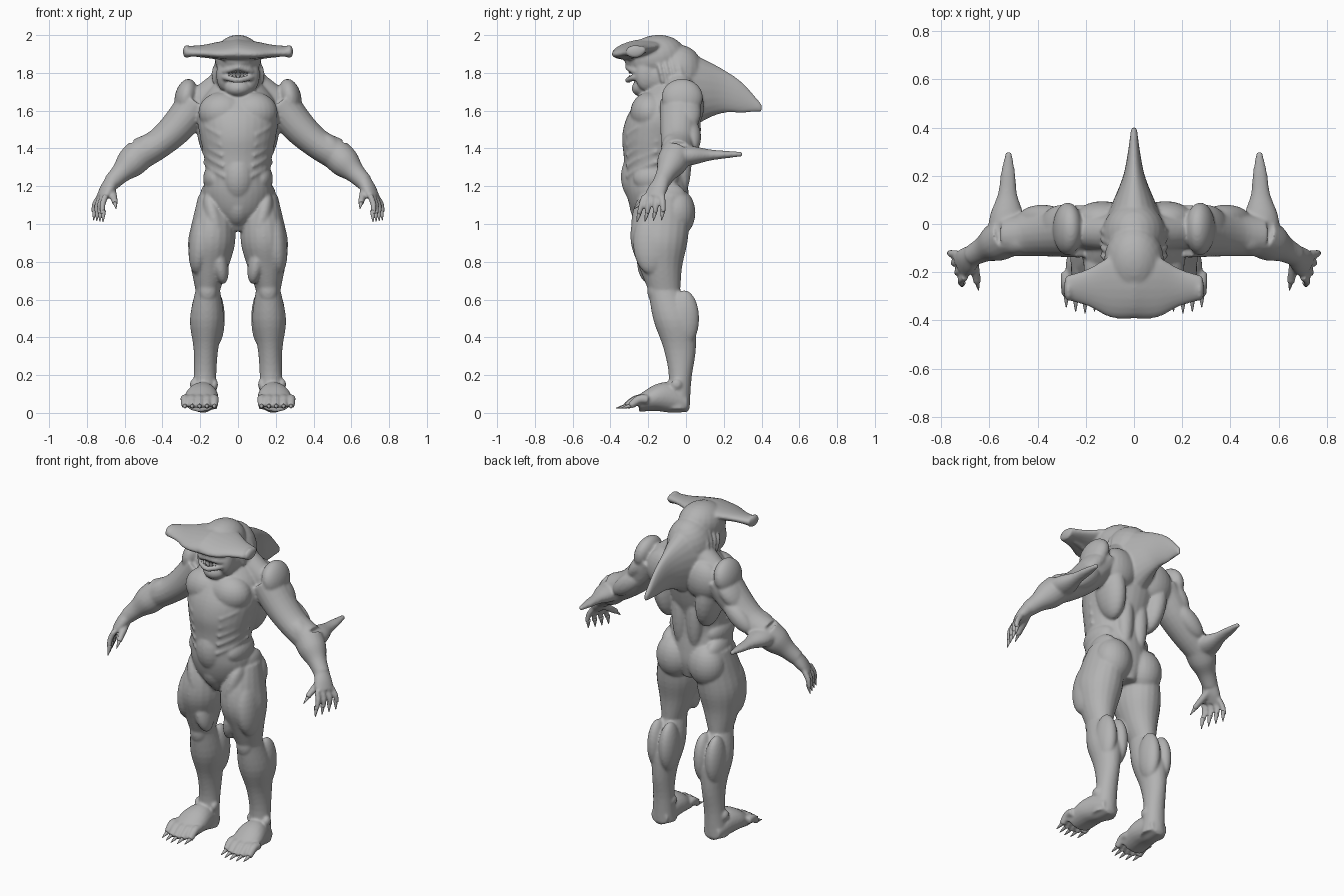
import bpy
import bmesh
import math
from mathutils import Vector, Matrix

cube = bpy.data.objects.get("Cube")
if cube:
    bpy.data.objects.remove(cube, do_unlink=True)

ACROSS, BACKWARD, UP = Matrix.Identity(3)
GREY = (.45, .45, .45, 1)

skin = bpy.data.materials.new("grey_skin")
skin.use_nodes = True
skin.diffuse_color = GREY
skin.node_tree.nodes["Principled BSDF"].inputs["Base Color"].default_value = GREY


def smooth_rows(rows, steps=4):
    """Spline through rows of centre and radius values."""
    last = len(rows) - 1
    result = []
    for i in range(last):
        before, here, after, beyond = (rows[max(0, min(last, i + k))] for k in range(-1, 3))
        tangent_in, tangent_out = (after - before) / 2, (beyond - here) / 2
        for step in range(steps):
            t = step / steps
            ease = t * t * (3 - 2 * t)
            result.append(here.lerp(after, ease) + tangent_in * t * (1 - t) ** 2
                          - tangent_out * t * t * (1 - t))
    return result + [rows[last]]


def limb(bm, start, end, widths, depths=None, bow=(0, 0, 0), ref=ACROSS, axis=None, sides=20):
    """Tapered form from start to end, bowed sideways, with evenly spaced elliptical sections.
    Widths are half sizes along ref, depths are half sizes across it."""
    start, end, bow = Vector(start), Vector(end), Vector(bow)
    rows = []
    for i, (width, depth) in enumerate(zip(widths, depths or widths)):
        t = i / (len(widths) - 1)
        centre = start.lerp(end, t) + bow * math.sin(math.pi * t)
        rows.append(Vector((*centre, width, depth)))
    rows = smooth_rows(rows)
    rings = []
    for i, row in enumerate(rows):
        step = rows[min(i + 1, len(rows) - 1)] - rows[max(i - 1, 0)]
        along = axis or step.to_3d().normalized()
        u = (ref - along * ref.dot(along)).normalized()
        v = along.cross(u)
        x, y, z, width, depth = row
        ring = []
        for k in range(sides):
            angle = math.tau * k / sides
            offset = u * width * math.cos(angle) + v * depth * math.sin(angle)
            ring.append(bm.verts.new(Vector((x, y, z)) + offset))
        rings.append(ring)
    for low, high in zip(rings, rings[1:]):
        for k in range(sides):
            bm.faces.new((low[k - 1], low[k], high[k], high[k - 1]))
    bm.faces.new(rings[0])
    bm.faces.new(rings[-1])


def muscle(centre, size, tilt=0, roll=0):
    """Ellipsoid added to the body; tilt turns it about x, roll about y, in degrees."""
    turn = (Matrix.Rotation(math.radians(tilt), 4, 'X')
            @ Matrix.Rotation(math.radians(roll), 4, 'Y'))
    matrix = Matrix.Translation(centre) @ turn @ Matrix.Diagonal((*size, 1))
    bmesh.ops.create_uvsphere(body, u_segments=24, v_segments=14, radius=1, matrix=matrix)


def clawed_digit(root, tip, claw_tip, thickness, bow=(0, 0, 0)):
    """Finger or toe in the body, with its claw in a separate mesh."""
    limb(body, root, tip, widths=(thickness, thickness, thickness * .8), bow=bow)
    base = Vector(tip).lerp(Vector(root), .2)
    limb(claws, base, claw_tip, widths=(.013, .009, .002), sides=12)


def mirror(bm):
    """Copy everything so far to the other side."""
    copy = bmesh.ops.duplicate(bm, geom=bm.verts[:] + bm.edges[:] + bm.faces[:])["geom"]
    verts = [item for item in copy if isinstance(item, bmesh.types.BMVert)]
    bmesh.ops.scale(bm, vec=(-1, 1, 1), verts=verts)


def finish(bm, name):
    """Turn a working mesh into a smooth shaded object."""
    bmesh.ops.recalc_face_normals(bm, faces=bm.faces[:])
    for face in bm.faces:
        face.smooth = True
    mesh = bpy.data.meshes.new(name)
    bm.to_mesh(mesh)
    bm.free()
    mesh.materials.append(skin)
    obj = bpy.data.objects.new(name, mesh)
    bpy.context.collection.objects.link(obj)
    return obj


body = bmesh.new()
claws = bmesh.new()

# Joints of the left side
hip, knee, heel = Vector((.12, -.11, 1.15)), Vector((.16, -.115, .65)), Vector((.18, -.05, .02))
shoulder, elbow = Vector((.22, -.03, 1.64)), Vector((.52, -.05, 1.37))
wrist, knuckles = Vector((.67, -.13, 1.22)), Vector((.72, -.175, 1.14))

# Thigh and lower leg
limb(body, hip, knee, bow=(0, -.03, 0), axis=UP,
     widths=(.09, .11, .125, .1, .065), depths=(.11, .15, .15, .115, .085))
limb(body, knee, heel, bow=(0, .05, 0), axis=UP,
     widths=(.065, .09, .065, .06, .07), depths=(.085, .11, .085, .06, .07))

# Thigh muscles, kneecap, calves, buttock and hip
muscle(centre=(.2, -.18, .9), size=(.06, .1, .17), roll=-6)
muscle(centre=(.1, -.19, .8), size=(.045, .07, .12), roll=12)
muscle(centre=(.12, -.2, 1), size=(.055, .09, .17), roll=14)
muscle(centre=knee - BACKWARD * .05, size=(.05, .04, .07))
for side in (-1, 1):
    muscle(centre=(.16 + side * .04, -.01, .5), size=(.05, .08, .15))
    muscle(centre=(.18 + side * .055, -.05, .15), size=(.02, .03, .03))
muscle(centre=(.11, -.05, 1.06), size=(.11, .1, .13))
muscle(centre=(.15, -.1, 1.15), size=(.05, .1, .07))

# Foot with clawed toes
limb(body, (.18, .01, .05), (.2, -.25, .05), bow=(0, 0, .035), axis=-BACKWARD,
     widths=(.055, .075, .09, .08), depths=(.045, .08, .07, .045))
for i in range(5):
    root = Vector((.125 + .039 * i, -.2, .07))
    reach = .095 + .025 * math.sin(math.pi * i / 4)
    tip = root - BACKWARD * reach - UP * .035
    clawed_digit(root, tip, tip - BACKWARD * .05 - UP * .01, thickness=.024, bow=UP * .02)

# Upper arm and forearm
limb(body, shoulder, elbow, bow=UP * -.04, ref=BACKWARD,
     widths=(.11, .1, .09, .085), depths=(.1, .09, .08, .085))
limb(body, elbow, wrist, ref=BACKWARD, widths=(.085, .08, .055, .045))

# Shoulder cap, biceps, triceps and forearm muscles
muscle(centre=(.275, -.02, 1.67), size=(.06, .11, .1), roll=-12)
muscle(centre=(.3, -.02, 1.59), size=(.06, .1, .13), roll=-38)
for y in (-.06, .03):
    muscle(centre=(.38, y, 1.46), size=(.055, .05, .12), roll=-50)
muscle(centre=(.5, -.07, 1.4), size=(.055, .06, .1), roll=-45)

# Forearm blade
limb(body, (.53, -.05, 1.36), (.52, .3, 1.37), axis=BACKWARD,
     widths=(.08, .07, .04, .03, .012), depths=(.06, .05, .03, .02, .012))

# Hand with clawed fingers and thumb
limb(body, wrist, knuckles, ref=Vector((-.4, -.9, 0)),
     widths=(.045, .055, .055), depths=(.04, .035, .022))
for i in range(4):
    f = i / 3
    root = Vector((.73, -.125, 1.15)).lerp(Vector((.7, -.22, 1.15)), f)
    tip = root + Vector((.035, .005, -.09)).lerp(Vector((.015, -.03, -.1)), f)
    clawed_digit(root, tip, tip - Vector((0, .01, .04)), thickness=.016, bow=ACROSS * .01)
clawed_digit(wrist - UP * .03, (.65, -.245, 1.11), (.645, -.275, 1.08), thickness=.02)

# Chest, flank, shoulder blade, spine and neck muscles
muscle(centre=(.08, -.19, 1.59), size=(.13, .105, .11))
muscle(centre=(.15, -.03, 1.5), size=(.07, .11, .19), roll=8)
muscle(centre=(.13, .02, 1.62), size=(.12, .075, .12))
muscle(centre=(.05, -.02, 1.35), size=(.05, .05, .2))
muscle(centre=(.12, -.16, 1.24), size=(.065, .12, .08))
limb(body, (.05, -.04, 1.76), shoulder, widths=(.08, .075, .07))

# Ribs and gills
for i in range(5):
    drop = UP * .055 * i + ACROSS * .006 * i
    limb(body, Vector((.2, -.15, 1.55)) - drop, Vector((.09, -.31, 1.47)) - drop,
         bow=(.014, -.02, 0), widths=[.013] * 3)
for i in range(4):
    top = Vector((.1, -.15 + .035 * i, 1.87))
    limb(body, top, top + Vector((.025, .03, -.12)), bow=ACROSS * .015, widths=[.012] * 3)

# Hammer shaped head lobe with its eye and underside ridge
limb(body, (0, -.26, 1.925), (.285, -.265, 1.913), ref=Vector((0, 1, .2)), axis=ACROSS,
     widths=(.135, .13, .08, .05), depths=(.05, .038, .027, .028))
muscle(centre=(.272, -.27, 1.913), size=(.02, .05, .035))
limb(body, (.06, -.3, 1.88), (.22, -.27, 1.9), ref=UP, widths=[.016] * 3)

# Cheek and lips around an open mouth
muscle(centre=(.075, -.21, 1.79), size=(.04, .06, .085))
for height in (1.83, 1.76):
    limb(body, (0, -.31, height), (.1, -.2, 1.79), bow=(.015, -.02, 0), ref=UP,
         widths=[.016] * 3)

mirror(body)

# Torso, belly and groin
limb(body, (0, -.06, 1.76), (0, -.11, .96), bow=(0, -.075, 0), axis=UP, sides=32,
     widths=(.12, .19, .215, .2, .18, .17, .185, .15, .06),
     depths=(.12, .16, .19, .19, .17, .165, .165, .15, .1))
muscle(centre=(0, -.235, 1.25), size=(.1, .11, .15))
muscle(centre=(0, -.2, 1.1), size=(.08, .1, .12), tilt=12)

# Neck, skull, throat, muzzle and jaw
muscle(centre=(0, -.05, 1.78), size=(.135, .14, .17), tilt=-15)
muscle(centre=(0, -.16, 1.88), size=(.125, .16, .12), tilt=10)
muscle(centre=(0, -.145, 1.78), size=(.12, .13, .12))
muscle(centre=(0, -.24, 1.86), size=(.085, .085, .04))
muscle(centre=(0, -.205, 1.73), size=(.08, .085, .055), tilt=15)

# Back fin
limb(body, (0, 0, 1.7), (0, .4, 1.615), bow=UP * .045, axis=BACKWARD,
     widths=(.13, .085, .045, .025, .012), depths=(.22, .16, .115, .08, .02))

# Teeth
for i in range(3):
    gum = Vector((.012 + .018 * i, -.3 + .005 * i, 1.82))
    limb(claws, gum, gum - UP * .025, widths=(.008, .001), sides=8)
    gum -= UP * .055
    limb(claws, gum, gum + UP * .025, widths=(.008, .001), sides=8)
mirror(claws)

# Fuse the body into one skin and soften the joins
body_object = finish(body, "body")
fuse = body_object.modifiers.new("fuse", 'REMESH')
fuse.mode = 'VOXEL'
fuse.voxel_size = .007
fuse.use_smooth_shade = True
soften = body_object.modifiers.new("soften", 'SMOOTH')
soften.factor = .5
soften.iterations = 9

finish(claws, "claws_and_teeth")
